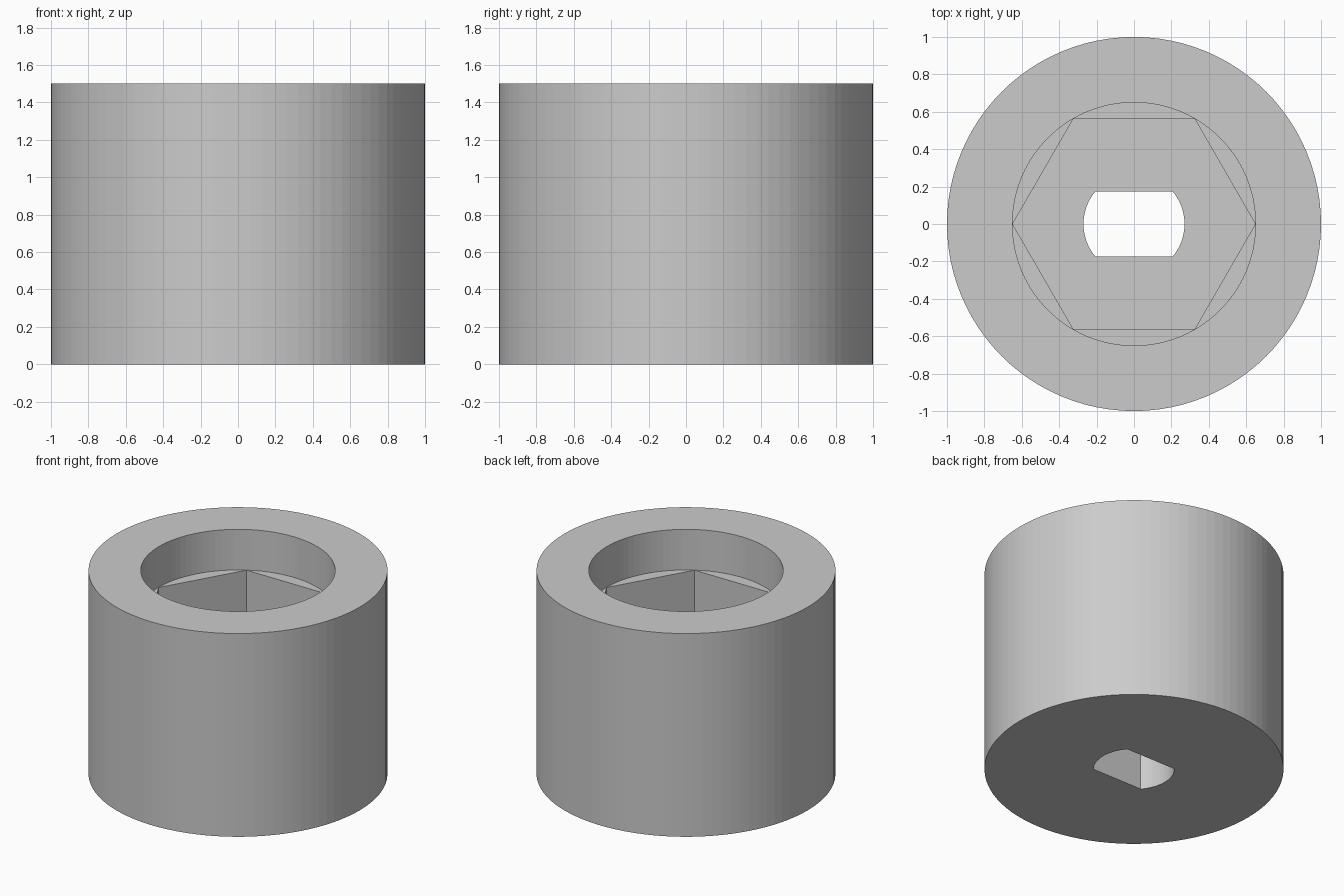
import bpy, bmesh
from math import cos, sin, pi, asin

default = bpy.data.objects.get("Cube")
if default:
    bpy.data.objects.remove(default, do_unlink=True)

HEIGHT, LEDGE, FLOOR = 1.5, 1.2, 0.6
BORE, SHAFT, FLAT = 0.65, 0.27, 0.175

grey = bpy.data.materials.new("plain grey")
grey.use_nodes = True
grey.diffuse_color = (0.6, 0.6, 0.6, 1)
grey.node_tree.nodes["Principled BSDF"].inputs["Base Color"].default_value = (0.6, 0.6, 0.6, 1)


def circle(radius, sides):
    return [(radius * cos(2 * pi * i / sides), radius * sin(2 * pi * i / sides)) for i in range(sides)]


def double_flat(radius, half_width, steps=24):
    """Round outline with two parallel flats."""
    limit = asin(half_width / radius)
    arc = [-limit + 2 * limit * i / steps for i in range(steps + 1)]
    return [(radius * cos(a + turn), radius * sin(a + turn)) for turn in (0, pi) for a in arc]


bm = bmesh.new()


def ring(outline, z):
    verts = [bm.verts.new((x, y, z)) for x, y in outline]
    return [bm.edges.new((v, verts[i - 1])) for i, v in enumerate(verts)]


def wall(outline, low, high):
    """Vertical wall between two heights; returns its lower and upper rims."""
    bottom, top = ring(outline, low), ring(outline, high)
    bmesh.ops.bridge_loops(bm, edges=bottom + top)
    return bottom, top


def flat_ring(outer, inner):
    """Flat surface between two rims at the same height."""
    bmesh.ops.triangle_fill(bm, edges=outer + inner, use_beauty=True)


# Outer body, round recess, hexagonal socket and shaft hole
body_low, body_top = wall(circle(1, 96), 0, HEIGHT)
bore_low, bore_top = wall(circle(BORE, 96), LEDGE, HEIGHT)
hex_low, hex_top = wall(circle(BORE - 0.001, 6), FLOOR, LEDGE)
shaft_low, shaft_top = wall(double_flat(SHAFT, FLAT), 0, FLOOR)

# Top rim, socket ledge, socket floor and underside
flat_ring(body_top, bore_top)
flat_ring(bore_low, hex_top)
flat_ring(hex_low, shaft_top)
flat_ring(body_low, shaft_low)

bmesh.ops.recalc_face_normals(bm, faces=bm.faces)
mesh = bpy.data.meshes.new("coupling_body")
bm.to_mesh(mesh)
bm.free()
mesh.materials.append(grey)
body = bpy.data.objects.new("coupling_body", mesh)
bpy.context.collection.objects.link(body)
